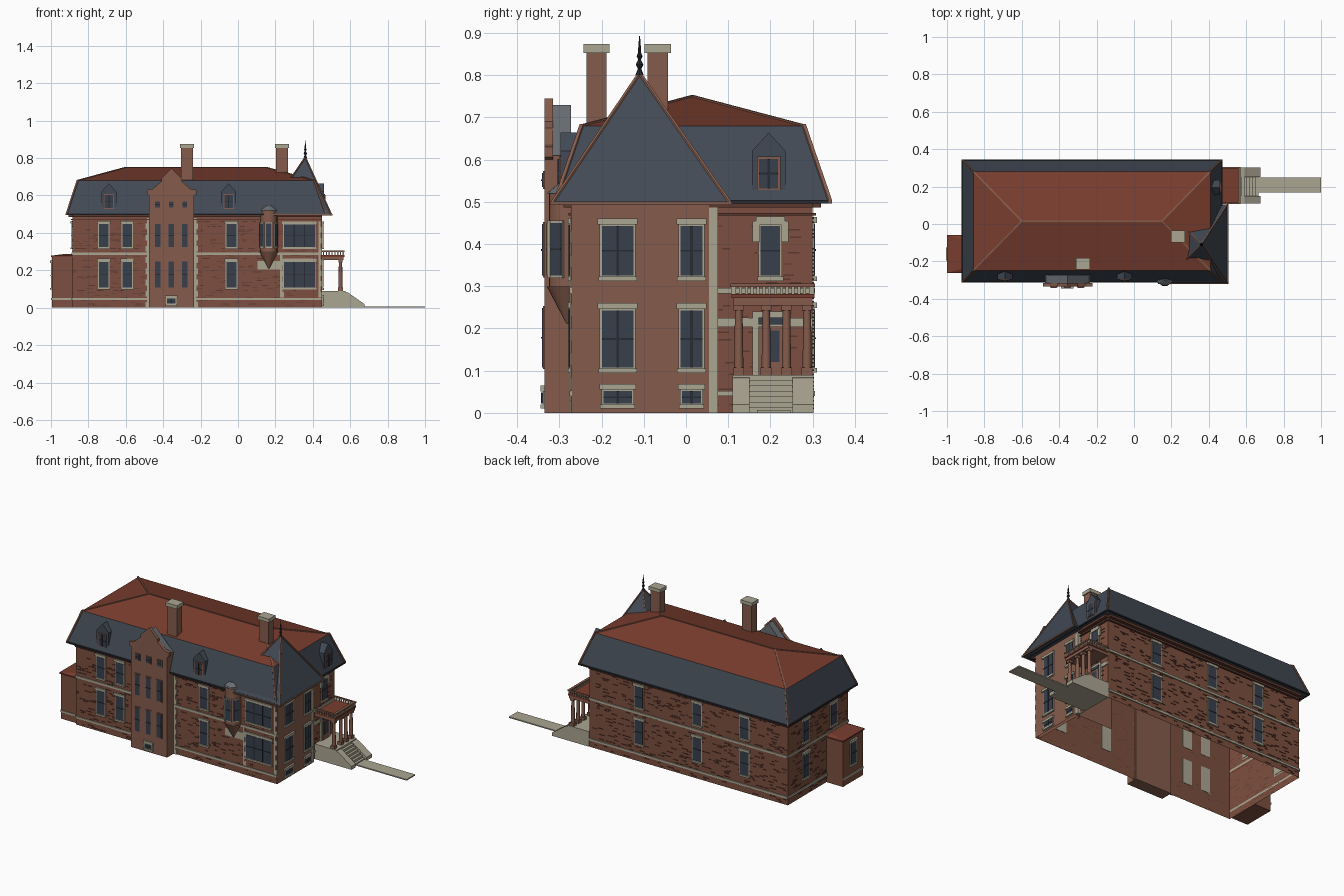
import bpy, bmesh, math, random
from mathutils import Matrix, Vector

if "Cube" in bpy.data.objects:
    bpy.data.objects.remove(bpy.data.objects["Cube"], do_unlink=True)
random.seed(4)

COLOURS = {
    "brick": (.205, .078, .05), "dark_brick": (.105, .038, .026),
    "brownstone": (.235, .108, .073), "limestone": (.41, .38, .29),
    "slate": (.055, .068, .09), "red_roof": (.19, .046, .027),
    "glass": (.04, .05, .072), "iron": (.02, .024, .032), "lead_grey": (.14, .155, .17),
}
mats = {}
for name, rgb in COLOURS.items():
    m = bpy.data.materials.new(name)
    m.use_nodes = True
    m.diffuse_color = (*rgb, 1)
    m.node_tree.nodes["Principled BSDF"].inputs["Base Color"].default_value = (*rgb, 1)
    mats[name] = m

parts = {}

def part(name, mat):
    return parts.setdefault(name, (bmesh.new(), mat))[0]

def box(name, mat, x0, x1, y0, y1, z0, z1):
    mx = Matrix.Translation(((x0 + x1) / 2, (y0 + y1) / 2, (z0 + z1) / 2))
    bmesh.ops.create_cube(part(name, mat), size=1,
                          matrix=mx @ Matrix.Diagonal((x1 - x0, y1 - y0, z1 - z0, 1)))

def hull(name, mat, pts):
    bm = part(name, mat)
    bmesh.ops.convex_hull(bm, input=[bm.verts.new(p) for p in pts])

def beam(name, mat, a, b, r):
    hull(name, mat, [Vector(p) + Vector((i, j, k)) * r for p in (a, b)
                     for i in (-1, 1) for j in (-1, 1) for k in (-1, 1)])

def cone(name, mat, x, y, z0, z1, r0, r1, seg=12):
    bmesh.ops.create_cone(part(name, mat), cap_ends=True, segments=seg, radius1=r0, radius2=r1,
                          depth=z1 - z0, matrix=Matrix.Translation((x, y, (z0 + z1) / 2)))

def rect(x0, x1, y0, y1, z):
    return [(x, y, z) for x in (x0, x1) for y in (y0, y1)]

def strip_faces(name, test):
    bm = parts[name][0]
    bm.normal_update()
    bmesh.ops.delete(bm, geom=[f for f in bm.faces if test(f.normal)], context="FACES")

# Walls: axis of the normal, plane position, outward sign
L, R, F, B, TR = -.885, .43, -.27, .30, .45
FRONT, BACK, LEFT, RIGHT = ("y", F, -1), ("y", B, 1), ("x", L, -1), ("x", R, 1)
TOWER, BAY, ANNEX = ("x", TR, 1), ("y", -.335, -1), ("x", -.995, -1)

def on_wall(name, mat, wall, u0, u1, z0, z1, d0, d1):
    axis, plane, sign = wall
    a, b = sorted((plane + sign * d0, plane + sign * d1))
    if axis == "y":
        box(name, mat, u0, u1, a, b, z0, z1)
    else:
        box(name, mat, a, b, u0, u1, z0, z1)

def window(wall, u, w, z0, z1, trim=True, lights=1):
    h = w / 2
    frame = "limestone" if trim else "brownstone"
    on_wall("window_frames_" + frame, frame, wall, u - h - .005, u + h + .005, z0 - .004, z1 + .005, -.002, .004)
    on_wall("window_glass", "glass", wall, u - h, u + h, z0, z1, 0, .006)
    zm = (z0 + z1) / 2
    on_wall("window_bars", "iron", wall, u - h, u + h, zm - .002, zm + .002, 0, .008)
    for i in range(1, lights):
        x = u - h + w * i / lights
        on_wall("window_bars", "iron", wall, x - .003, x + .003, z0, z1, 0, .008)
    if trim:
        on_wall("lintels", "limestone", wall, u - h - .01, u + h + .01, z1 + .003, z1 + .017, 0, .01)
        on_wall("sills", "limestone", wall, u - h - .008, u + h + .008, z0 - .012, z0 - .002, 0, .01)

def quoins(wall, u, side, z0, z1):
    n = round((z1 - z0) / .03)
    for i in range(n):
        w = .012 if i % 2 else .02
        a, b = sorted((u, u + side * w))
        dz = (z1 - z0) / n
        on_wall("quoins", "limestone", wall, a, b, z0 + i * dz, z0 + (i + 1) * dz, 0, .005)

# Main body and corner tower, open underneath
box("main_walls", "brick", L, R, F, B, 0, .5)
strip_faces("main_walls", lambda n: n.z < -.5)
box("tower_walls", "brownstone", .2, TR, F - .001, .055, 0, .5)
strip_faces("tower_walls", lambda n: n.z < -.5 or n.x < -.5 or n.y < -.5)
on_wall("tower_front_wall", "brick", FRONT, .2, TR, 0, .49, 0, .002)
on_wall("bay_inner_lining", "limestone", FRONT, -.475, -.235, 0, .48, -.004, -.001)

# Belt courses, dentil strip and rough bricks on each wall
for wall, a, b in ((FRONT, L, TR), (BACK, L, R), (LEFT, F, B), (RIGHT, .055, B)):
    for z0, z1 in ((.04, .052), (.283, .296)):
        on_wall("belt_courses", "limestone", wall, a, b, z0, z1, 0, .006)
    on_wall("cornice", "dark_brick", wall, a, b, .468, .474, 0, .008)
    on_wall("cornice", "dark_brick", wall, a, b, .486, .5, 0, .02)
    for i in range(int((b - a) * 330)):
        u, w, z = random.uniform(a, b - .05), random.uniform(.012, .04), .009 * random.randint(1, 51)
        on_wall("rough_bricks", "dark_brick", wall, u, u + w, z, z + .0035, 0, .003)

# Front windows
for u in (-.718, -.592, -.035):
    window(FRONT, u, .052, .325, .447)
    window(FRONT, u, .052, .108, .245)
for z0, z1 in ((.325, .445), (.108, .245)):
    window(FRONT, .328, .165, z0, z1, lights=3)
quoins(FRONT, .225, 1, .055, .283)
quoins(FRONT, .43, 1, .055, .46)
on_wall("oriel_apron", "limestone", FRONT, .105, .225, .205, .25, 0, .005)

# Back, left and tower windows
for u in (.1, -.285, -.6):
    window(BACK, u, .055, .325, .447)
    window(BACK, u, .055, .108, .245)
window(LEFT, .13, .055, .325, .447)
window(LEFT, -.13, .055, .325, .447)
window(LEFT, .13, .055, .108, .245)
for u, w in ((-.162, .075), (.013, .052)):
    window(TOWER, u, w, .325, .443, lights=2)
    window(TOWER, u, w, .107, .243, lights=2)
    window(TOWER, u, w - .008, .022, .052, lights=2)

# Entrance wall
on_wall("entrance_pilaster", "limestone", RIGHT, .055, .076, 0, .49, 0, .02)
window(RIGHT, .2, .046, .325, .443)
for a, b in ((.158, .175), (.225, .243)):
    on_wall("window_hood", "limestone", RIGHT, a, b, .405, .455, 0, .008)
on_wall("window_hood", "limestone", RIGHT, .166, .234, .447, .465, 0, .01)
on_wall("entrance_band", "limestone", RIGHT, .076, B, .203, .225, 0, .006)
on_wall("door_surround", "limestone", RIGHT, .158, .248, .09, .24, 0, .008)
on_wall("door", "brownstone", RIGHT, .172, .234, .09, .205, 0, .012)
on_wall("door_glass", "glass", RIGHT, .185, .221, .12, .195, 0, .015)
on_wall("transom", "glass", RIGHT, .172, .234, .209, .226, 0, .012)

# Front bay with stepped gable
half = [(.12, 0), (.12, .6), (.132, .606), (.132, .63), (.1, .636), (.055, .675), (.055, .69), (0, .745)]
outline = half + [(-x, z) for x, z in reversed(half[:-1])]
bm = part("bay_gable", "brownstone")
face = bm.faces.new([bm.verts.new((x - .355, -.335, z)) for x, z in outline])
ext = bmesh.ops.extrude_face_region(bm, geom=[face])
bmesh.ops.translate(bm, vec=(0, .02, 0), verts=[v for v in ext["geom"] if isinstance(v, bmesh.types.BMVert)])
box("bay_walls", "brownstone", -.475, -.235, -.33, -.262, 0, .61)
hull("bay_roof", "lead_grey", [(x - .355, y, z) for y in (-.32, -.272)
                               for x, z in ((-.115, .61), (.115, .61), (0, .73))])
for u in (-.43, -.357, -.285):
    window(BAY, u, .03, .325, .447, trim=False)
    window(BAY, u, .03, .108, .248, trim=False)
    window(BAY, u, .026, .535, .568, trim=False)
window(BAY, -.357, .045, .022, .048, lights=2)
quoins(FRONT, -.475, -1, 0, .48)
quoins(FRONT, -.235, 1, 0, .48)

# Side annex
box("annex_walls", "brick", -.995, L, -.255, -.065, 0, .272)
hull("annex_roof", "red_roof", rect(-1, L, -.262, -.058, .27) + rect(-1, L, -.262, -.058, .278)
     + rect(-.92, L, -.24, -.08, .288))
window(ANNEX, -.16, .05, .108, .235)
on_wall("annex_band", "limestone", ANNEX, -.255, -.065, .04, .052, 0, .004)
box("annex_band", "limestone", -.995, L, -.259, -.255, .04, .052)

# Oriel on the front
ox, oy = .165, -.28
cone("oriel_body", "brownstone", ox, oy, .3, .525, .045, .045, 20)
cone("oriel_corbel", "brownstone", ox, oy, .21, .3, .003, .05, 20)
cone("oriel_cap", "lead_grey", ox, oy, .52, .545, .05, .02, 20)
for ang in (-55, 0, 55):
    spin = Matrix.Translation((ox, oy, .388)) @ Matrix.Rotation(math.radians(ang), 4, "Z")
    for nm, mat, w, h, d in (("oriel_frames", "limestone", .036, .136, .045),
                             ("oriel_glass", "glass", .03, .124, .047),
                             ("oriel_bars", "iron", .03, .004, .049)):
        bmesh.ops.create_cube(part(nm, mat), size=1, matrix=spin @ Matrix.Translation((0, -d, 0))
                              @ Matrix.Diagonal((w, .006, h, 1)))

# Mansard, upper hip roof and tower pyramid
low, top = rect(-.917, .47, -.31, .342, .5), rect(-.858, .408, -.248, .28, .68)
ridge = [(-.6, .015, .75), (.15, .015, .75)]
hull("mansard", "slate", low + top)
hull("upper_roof", "red_roof", top + ridge)
apex, eave = (.36, -.11, .805), rect(.15, .5, -.318, .105, .497)
hull("tower_roof", "slate", eave + [apex])
for i, (a, b) in enumerate(zip(low, top)):
    beam("hip_trim", "brownstone", a, b, .004)
    beam("hip_trim", "brownstone", b, ridge[i // 2], .003)
beam("hip_trim", "brownstone", *ridge, .003)
for i in (0, 1, 2, 3):
    beam("tower_trim", "brownstone", eave[i], apex, .003)
beam("tower_trim", "brownstone", eave[2], eave[3], .004)
beam("tower_trim", "brownstone", eave[0], eave[2], .003)
for i, j in ((0, 1), (1, 3), (0, 2), (2, 3)):
    beam("eave_gutter", "iron", low[i], low[j], .004)

# Finial
for z0, z1, r0, r1 in ((.8, .815, .01, .004), (.815, .825, .004, .009), (.825, .837, .009, .003),
                       (.837, .845, .003, .007), (.845, .855, .007, .003), (.855, .893, .004, .001)):
    cone("finial", "iron", apex[0], apex[1], z0, z1, r0, r1, 8)

# Dormers
def dormer(wall, u, inner):
    axis, plane, sign = wall
    shape = ((-.04, .515), (.04, .515), (.04, .62), (-.04, .62), (0, .664))
    pts = [(u + s, plane, z) if axis == "y" else (plane, u + s, z) for s, z in shape]
    pts += [(u + s, inner, z) if axis == "y" else (inner, u + s, z) for s, z in shape]
    hull("dormers", "slate", pts)
    window(wall, u, .045, .532, .602, trim=False, lights=2)

dormer(("y", -.297, -1), -.69, -.24)
dormer(("y", -.297, -1), -.05, -.24)
dormer(("x", .46, 1), .196, .4)

# Chimneys
for x, y in ((-.272, -.212), (.235, -.067)):
    box("chimneys", "brownstone", x - .032, x + .032, y - .024, y + .024, .6, .855)
    box("chimney_caps", "limestone", x - .038, x + .038, y - .031, y + .031, .853, .874)

# Porch with columns and balustrade
box("porch_deck", "limestone", R, .575, .11, .302, 0, .09)
box("porch_roof", "red_roof", R, .57, .108, .304, .272, .282)
box("porch_entablature", "brownstone", R, .565, .112, .3, .255, .273)
for y in (.125, .19, .238, .287):
    box("column_bases", "brownstone", .535, .561, y - .013, y + .013, .09, .108)
    cone("columns", "brownstone", .548, y, .108, .242, .011, .009)
    box("column_caps", "brownstone", .536, .56, y - .012, y + .012, .242, .256)
box("porch_rail", "brownstone", .555, .57, .106, .306, .298, .306)
for y in (.106, .298):
    box("porch_rail", "brownstone", R, .57, y, y + .008, .298, .306)
    for i in range(9):
        x = R + .01 + i * .015
        box("balusters", "limestone", x, x + .006, y + .001, y + .007, .282, .298)
for i in range(14):
    y = .112 + i * .0138
    box("balusters", "limestone", .559, .566, y, y + .007, .282, .298)

# Steps, sloped cheeks and front walk
for i in range(6):
    box("steps", "limestone", .57, .59 + i * .015, .15, .252, 0, .078 - i * .013)
for y0, y1 in ((.11, .15), (.252, .302)):
    hull("step_cheeks", "limestone", [(x, y, z) for y in (y0, y1)
         for x, z in ((.57, 0), (.675, 0), (.675, .02), (.59, .08), (.57, .085))])
box("front_walk", "limestone", .66, 1, .168, .248, 0, .007)

for name, (bm, mat) in parts.items():
    if name not in ("main_walls", "tower_walls"):
        bmesh.ops.recalc_face_normals(bm, faces=bm.faces[:])
    me = bpy.data.meshes.new(name)
    bm.to_mesh(me)
    bm.free()
    me.materials.append(mats[mat])
    ob = bpy.data.objects.new(name, me)
    bpy.context.collection.objects.link(ob)
    if name in ("columns", "oriel_body", "oriel_corbel"):
        me.shade_smooth()
        me.set_sharp_from_angle(angle=math.radians(40))
